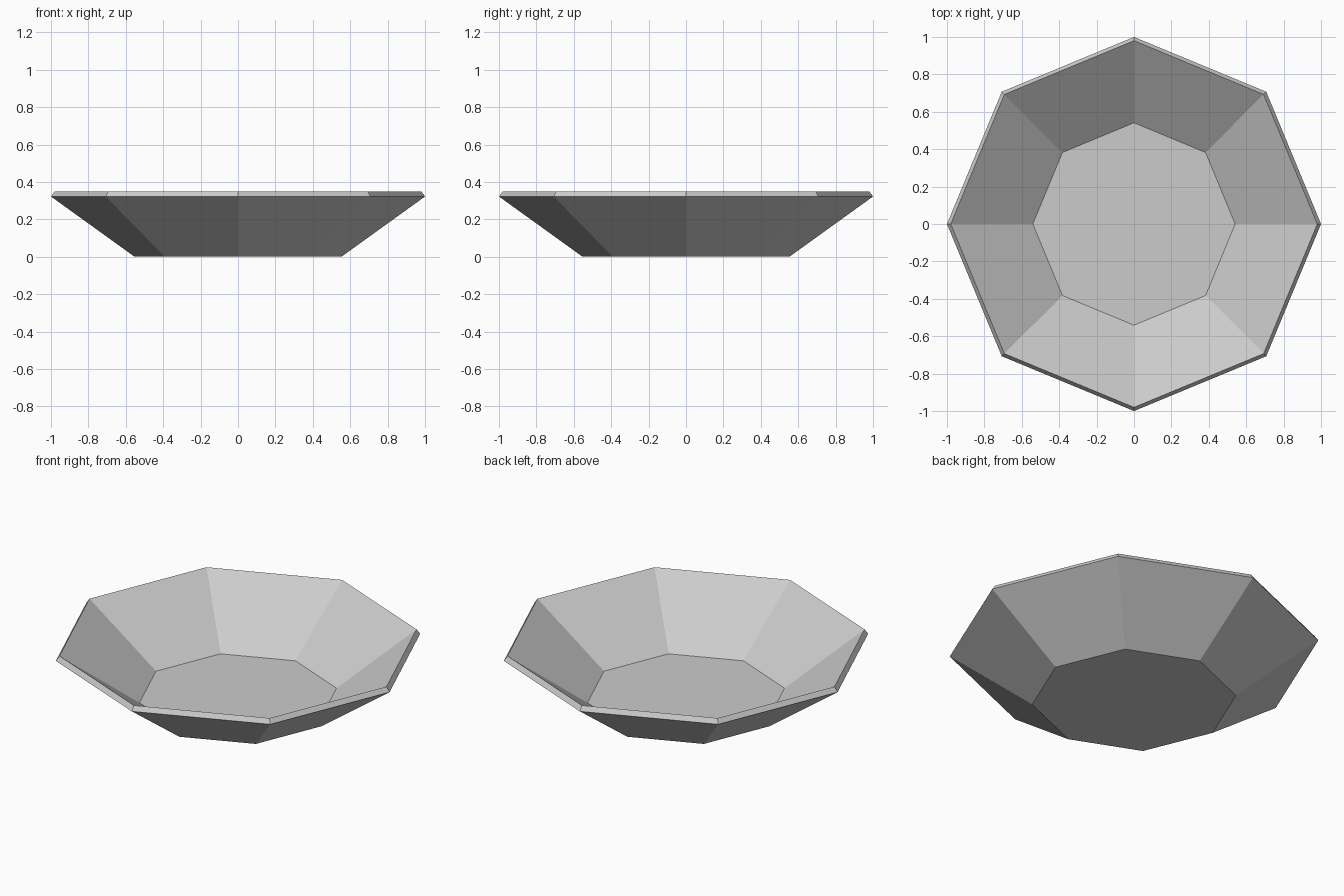
import bpy
import bmesh
from math import cos, sin, tau

cube = bpy.data.objects.get("Cube")
if cube:
    bpy.data.objects.remove(cube, do_unlink=True)

SIDES = 8

# Plain grey material
grey = bpy.data.materials.new("light_grey")
grey.use_nodes = True
colour = (0.6, 0.6, 0.6, 1)
grey.diffuse_color = colour
grey.node_tree.nodes["Principled BSDF"].inputs["Base Color"].default_value = colour

# Profile (radius, height): outer foot, outer rim, inner rim, inner floor
profile = [(0.553, 0), (1, 0.322), (0.98, 0.35), (0.541, 0.035)]

bm = bmesh.new()
rings = [
    [bm.verts.new((r * cos(tau * i / SIDES), r * sin(tau * i / SIDES), z))
     for i in range(SIDES)]
    for r, z in profile
]

# Outer wall, bevelled rim and inner wall
for low, high in zip(rings, rings[1:]):
    for i in range(SIDES):
        j = (i + 1) % SIDES
        bm.faces.new((low[i], low[j], high[j], high[i]))

# Underside and inner floor
bm.faces.new(rings[0][::-1])
bm.faces.new(rings[-1])
bmesh.ops.recalc_face_normals(bm, faces=bm.faces)

mesh = bpy.data.meshes.new("bowl")
bm.to_mesh(mesh)
bm.free()
mesh.materials.append(grey)
bowl = bpy.data.objects.new("bowl", mesh)
bpy.context.collection.objects.link(bowl)
